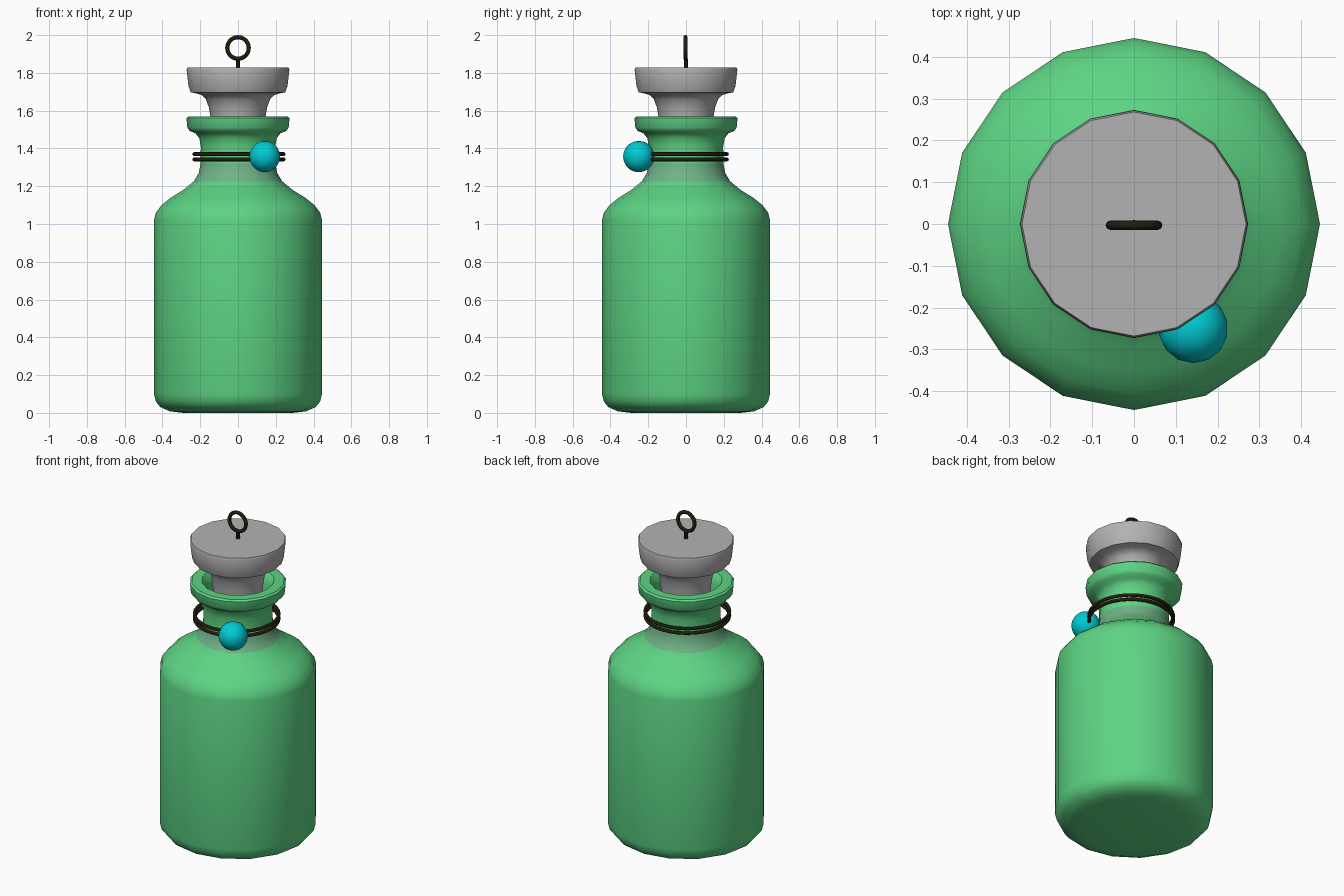
import bpy, bmesh, math
from mathutils import Vector

if "Cube" in bpy.data.objects:
    bpy.data.objects.remove(bpy.data.objects["Cube"])

def material(name, rgb):
    m = bpy.data.materials.new(name)
    m.diffuse_color = (*rgb, 1)
    m.use_nodes = True
    m.node_tree.nodes["Principled BSDF"].inputs["Base Color"].default_value = m.diffuse_color
    return m

GREEN = material("green glass", (0.11, 0.66, 0.23))
DULL = material("dull green glass", (0.16, 0.45, 0.24))
GREY = material("grey stopper", (0.45, 0.45, 0.45))
WIRE = material("dark wire", (0.015, 0.012, 0.004))
BEAD = material("turquoise bead", (0.0, 0.60, 0.66))

def finish(name, bm, mats, angle=40):
    bmesh.ops.recalc_face_normals(bm, faces=bm.faces)
    me = bpy.data.meshes.new(name)
    bm.to_mesh(me)
    bm.free()
    ob = bpy.data.objects.new(name, me)
    bpy.context.collection.objects.link(ob)
    for m in mats:
        me.materials.append(m)
    bpy.ops.object.select_all(action='DESELECT')
    ob.select_set(True)
    bpy.context.view_layer.objects.active = ob
    bpy.ops.object.shade_smooth_by_angle(angle=math.radians(angle))
    return ob

def lathe(name, profile, mats, rule=None, sides=16):
    """Revolve (radius, height) points; both ends are capped."""
    bm = bmesh.new()
    rings = [[bm.verts.new((r * math.cos(2 * math.pi * i / sides),
                            r * math.sin(2 * math.pi * i / sides), z))
              for i in range(sides)] for r, z in profile]
    for a, b in zip(rings, rings[1:]):
        for i in range(sides):
            j = (i + 1) % sides
            f = bm.faces.new((a[i], a[j], b[j], b[i]))
            if rule and rule(f.calc_center_median()):
                f.material_index = 1
    bm.faces.new(rings[0])
    bm.faces.new(rings[-1])
    return finish(name, bm, mats)

def wire_loop(name, centre, u, v, radius, thick, n=32, k=8):
    """Closed round wire in the plane of u and v."""
    bm = bmesh.new()
    c, u, v = Vector(centre), Vector(u).normalized(), Vector(v).normalized()
    w = u.cross(v)
    rings = []
    for i in range(n):
        t = 2 * math.pi * i / n
        d = u * math.cos(t) + v * math.sin(t)
        rings.append([bm.verts.new(c + d * (radius + thick * math.cos(2 * math.pi * s / k))
                                   + w * thick * math.sin(2 * math.pi * s / k)) for s in range(k)])
    for i in range(n):
        a, b = rings[i], rings[(i + 1) % n]
        for s in range(k):
            q = (s + 1) % k
            bm.faces.new((a[s], b[s], b[q], a[q]))
    return finish(name, bm, [WIRE], 60)

# bottle: outer wall, lip, then inside of the neck; dull band at the neck base
lathe("bottle", [(0.29, 0), (0.36, 0.008), (0.41, 0.03), (0.435, 0.06), (0.445, 0.10),
                 (0.445, 1.02), (0.435, 1.06), (0.405, 1.10), (0.355, 1.14), (0.29, 1.18),
                 (0.235, 1.225), (0.208, 1.27), (0.198, 1.32), (0.197, 1.41), (0.205, 1.455),
                 (0.225, 1.48), (0.255, 1.492), (0.268, 1.51), (0.273, 1.56), (0.262, 1.57),
                 (0.205, 1.57), (0.188, 1.55), (0.172, 1.51), (0.165, 1.30)],
      [GREEN, DULL], lambda c: 1.23 < c.z < 1.31 and c.xy.length > 0.19)

# stopper
lathe("stopper", [(0.13, 1.32), (0.14, 1.48), (0.146, 1.57), (0.155, 1.62), (0.17, 1.66),
                  (0.19, 1.682), (0.215, 1.69), (0.25, 1.697), (0.262, 1.73), (0.272, 1.815),
                  (0.268, 1.828)], [GREY])

# wire eye and its stem on the stopper
wire_loop("eye_ring", (0, -0.003, 1.932), (1, 0, 0), (0, 0, 1), 0.057, 0.011, 24)
lathe("eye_stem", [(0.01, 1.81), (0.01, 1.875)], [WIRE], sides=8)

# two wire turns round the neck
for i, z in enumerate((1.342, 1.37)):
    wire_loop(f"neck_wire_{i + 1}", (0.005, -0.02, z), (1, 0, 0), (0, 1, 0), 0.237, 0.010)

# bead on the neck wire
bm = bmesh.new()
bmesh.ops.create_uvsphere(bm, u_segments=14, v_segments=10, radius=0.083)
bmesh.ops.translate(bm, verts=bm.verts, vec=(0.142, -0.25, 1.357))
finish("bead", bm, [BEAD], 60)
